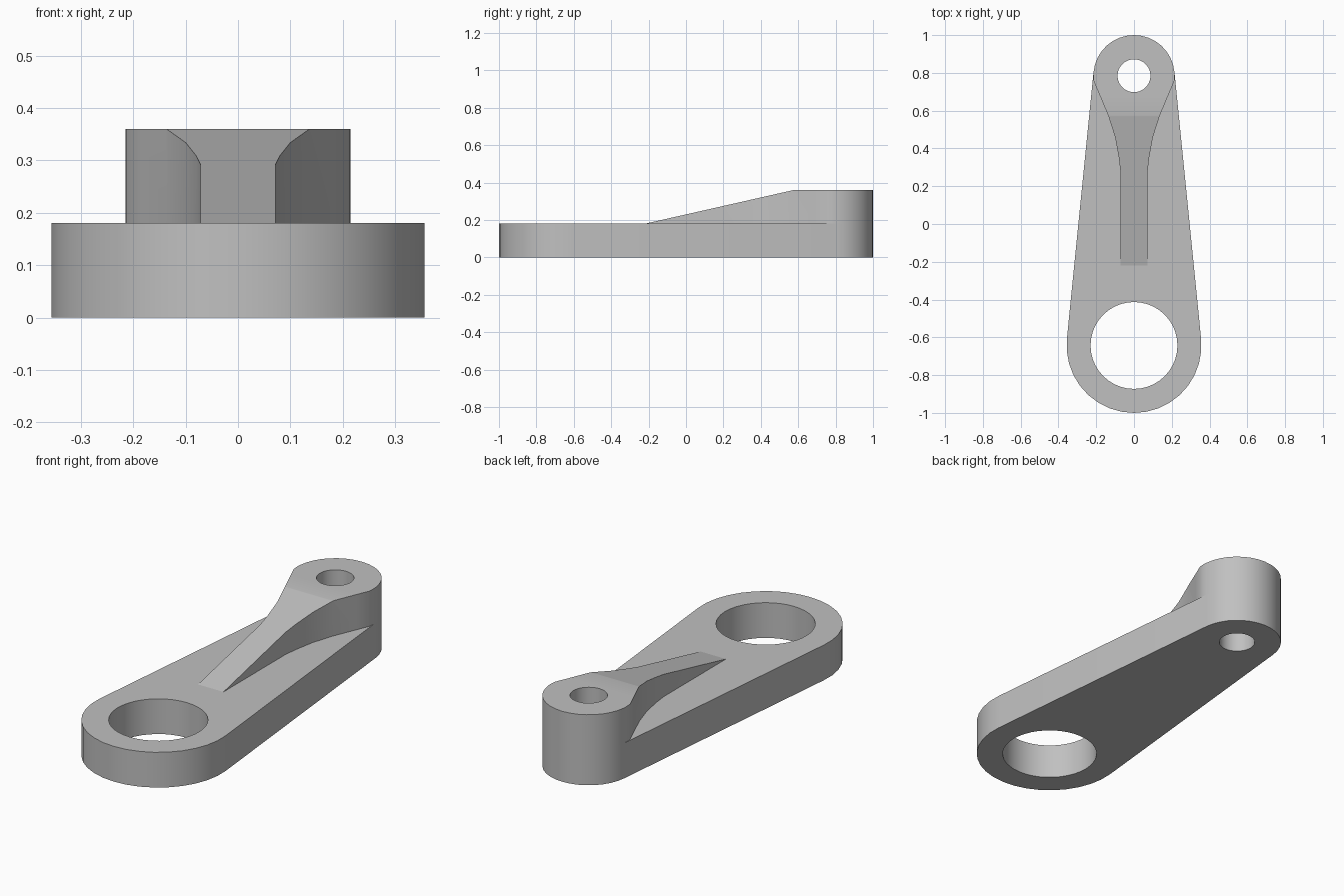
import bpy, bmesh
from math import sin, cos, asin, radians, degrees

if "Cube" in bpy.data.objects:
    bpy.data.objects.remove(bpy.data.objects["Cube"], do_unlink=True)

# Dimensions
BIG_Y, BIG_R, BIG_HOLE = -0.643, 0.357, 0.23
SMALL_Y, SMALL_R, SMALL_HOLE = 0.785, 0.215, 0.087
PLATE_H, TOP_H = 0.18, 0.36
RIB_START, RIB_END = -0.22, 0.575

metal = bpy.data.materials.new("grey_metal")
metal.use_nodes = True
grey = (0.53, 0.53, 0.53, 1)
metal.diffuse_color = grey
metal.node_tree.nodes["Principled BSDF"].inputs["Base Color"].default_value = grey


def arc(cy, r, start, end, steps):
    angles = [radians(start + (end - start) * i / steps) for i in range(steps + 1)]
    return [(r * cos(a), cy + r * sin(a)) for a in angles]


def circle(cy, r, steps=40):
    return arc(cy, r, 0, 360, steps)[:-1]


def prism(bm, outline, holes, z0, z1, bottom=True):
    """Extrude an outline with holes, filling the top and optionally the bottom."""
    caps = {z0: [], z1: []}
    for loop in [outline] + holes:
        rings = {}
        for z in (z0, z1):
            ring = rings[z] = [bm.verts.new((x, y, z)) for x, y in loop]
            caps[z] += [bm.edges.new((v, ring[i - 1])) for i, v in enumerate(ring)]
        lo, hi = rings[z0], rings[z1]
        for i in range(len(loop)):
            bm.faces.new((lo[i - 1], lo[i], hi[i], hi[i - 1]))
    for z, edges in caps.items():
        if z == z1 or bottom:
            bmesh.ops.triangle_fill(bm, edges=edges, use_beauty=True,
                                    normal=(0, 0, 1 if z == z1 else -1))


def finish(bm, name):
    bmesh.ops.remove_doubles(bm, verts=bm.verts, dist=0.0001)
    bmesh.ops.recalc_face_normals(bm, faces=bm.faces)
    # Merge the flat caps back into clean faces
    bmesh.ops.dissolve_limit(bm, angle_limit=radians(0.5), verts=bm.verts, edges=bm.edges)
    mesh = bpy.data.meshes.new(name)
    bm.to_mesh(mesh)
    bm.free()
    mesh.materials.append(metal)
    obj = bpy.data.objects.new(name, mesh)
    bpy.context.collection.objects.link(obj)
    bpy.ops.object.select_all(action="DESELECT")
    obj.select_set(True)
    bpy.context.view_layer.objects.active = obj
    bpy.ops.object.shade_smooth_by_angle(angle=radians(30))


# Tapered base plate: two round ends joined by tangent sides
tilt = degrees(asin((BIG_R - SMALL_R) / (SMALL_Y - BIG_Y)))
small_arc = arc(SMALL_Y, SMALL_R, tilt, 180 - tilt, 16)
big_arc = arc(BIG_Y, BIG_R, 180 - tilt, 360 + tilt, 18)
bm = bmesh.new()
prism(bm, small_arc + big_arc,
      [circle(BIG_Y, BIG_HOLE), circle(SMALL_Y, SMALL_HOLE)], 0, PLATE_H)
finish(bm, "base_plate")

# Raised boss flowing into a sloping rib
flank = [(0.072, RIB_START), (0.072, 0.28), (0.08, 0.35), (0.1, 0.46),
         (0.135, 0.57), (0.185, 0.69)]
flank += arc(SMALL_Y, SMALL_R, -8, 0, 1)
mirrored = [(-x, y) for x, y in reversed(flank)]
bm = bmesh.new()
prism(bm, flank + small_arc + mirrored, [circle(SMALL_Y, SMALL_HOLE)],
      PLATE_H, TOP_H, bottom=False)
bmesh.ops.bisect_plane(bm, geom=bm.verts[:] + bm.edges[:] + bm.faces[:],
                       plane_co=(0, RIB_END, 0), plane_no=(0, 1, 0))
for v in bm.verts:
    if v.co.z > PLATE_H + 0.01 and v.co.y < RIB_END:
        t = (v.co.y - RIB_START) / (RIB_END - RIB_START)
        v.co.z = PLATE_H + (TOP_H - PLATE_H) * t
finish(bm, "boss_and_rib")
